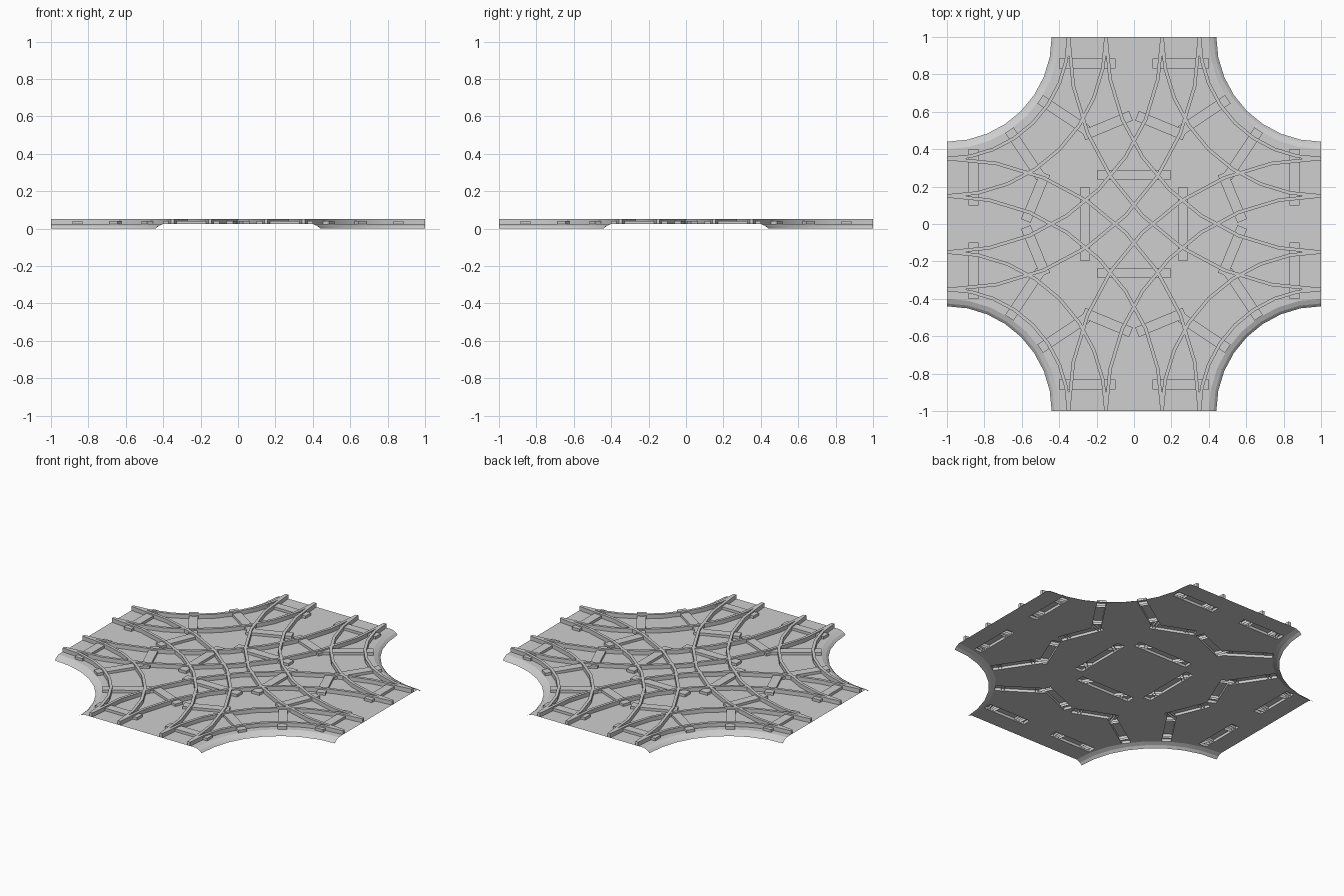
import bpy, bmesh
from math import sin, cos, pi, radians
from mathutils import Matrix, Vector

if "Cube" in bpy.data.objects:
    bpy.data.objects.remove(bpy.data.objects["Cube"])

STEPS = 8            # segments in each quarter arc
DECK = 0.025         # height of the deck surface

grey = bpy.data.materials.new("light_grey")
grey.use_nodes = True
colour = (0.62, 0.62, 0.62, 1)
grey.diffuse_color = colour
grey.node_tree.nodes["Principled BSDF"].inputs["Base Color"].default_value = colour


def make_object(name, bm):
    bmesh.ops.recalc_face_normals(bm, faces=bm.faces)
    mesh = bpy.data.meshes.new(name)
    bm.to_mesh(mesh)
    bm.free()
    mesh.materials.append(grey)
    obj = bpy.data.objects.new(name, mesh)
    bpy.context.collection.objects.link(obj)
    return obj


def turn(k):
    return Matrix.Rotation(k * pi / 2, 4, 'Z')


def arc_point(radius, angle, z=0):
    """Point on an arc about the (1, 1) corner; angle 0 lies towards -x."""
    return Vector((1 - radius * cos(angle), 1 - radius * sin(angle), z))


def smooth(obj, degrees):
    bpy.ops.object.select_all(action='DESELECT')
    obj.select_set(True)
    bpy.context.view_layer.objects.active = obj
    bpy.ops.object.shade_smooth_by_angle(angle=radians(degrees))


# Deck: cross-shaped slab with scooped corners and a sloping skirt
bm = bmesh.new()
rings = []
for radius, z in ((0.56, 0), (0.575, 0.014), (0.60, DECK)):
    rings.append([bm.verts.new(turn(k) @ arc_point(radius, pi / 2 * (1 - i / STEPS), z))
                  for k in range(4) for i in range(STEPS + 1)])
for low, high in zip(rings, rings[1:]):
    for i in range(len(low)):
        j = (i + 1) % len(low)
        bm.faces.new((low[i], low[j], high[j], high[i]))
bm.faces.new(rings[0][::-1])
bm.faces.new(rings[-1])
deck = make_object("deck", bm)

# Sleepers: raised blocks pressed up out of the deck
bm = bmesh.new()


def sleeper(k, centre, angle, length, top):
    base = DECK / 2
    move = Matrix.Translation((centre[0], centre[1], (top + base) / 2))
    size = Matrix.Diagonal((length, 0.055, top - base, 1))
    bmesh.ops.create_cube(bm, size=1,
                          matrix=turn(k) @ move @ Matrix.Rotation(angle, 4, 'Z') @ size)


for k in range(4):
    sleeper(k, (0, 0.262), 0, 0.39, 0.042)
    for side in (-1, 1):
        sleeper(k, (0.25 * side, 0.858), 0, 0.30, 0.042)
    for degrees in (33.75, 56.25):
        a = radians(degrees)
        sleeper(k, arc_point(0.75, a), a, 0.30, 0.042)
    for degrees in (22.5, 67.5):
        a = radians(degrees)
        sleeper(k, arc_point(1.2375, a), a, 0.275, 0.0415)
blocks = make_object("sleeper_blocks", bm)

press = deck.modifiers.new("sleepers", 'BOOLEAN')
press.operation = 'UNION'
press.solver = 'EXACT'
press.use_self = True
press.object = blocks
bpy.context.view_layer.objects.active = deck
bpy.ops.object.modifier_apply(modifier=press.name)
bpy.data.objects.remove(blocks)

# Open the underside and the four ends, leaving a thin shell
bm = bmesh.new()
bm.from_mesh(deck.data)
bm.normal_update()
hollow = [f for f in bm.faces if f.normal.z < -0.9
          or all(abs(v.co.x) > 0.999 for v in f.verts)
          or all(abs(v.co.y) > 0.999 for v in f.verts)]
bmesh.ops.delete(bm, geom=hollow, context='FACES')
bm.to_mesh(deck.data)
bm.free()
smooth(deck, 15)


# Rails: narrow strips swept along quarter arcs about each corner
def rail(bm, k, radius, half=0.009, top=0.051):
    section = ((-half, DECK), (-half, top), (half, top), (half, DECK))
    rows = [[bm.verts.new(turn(k) @ arc_point(radius + dr, pi / 2 * i / STEPS, z))
             for dr, z in section] for i in range(STEPS + 1)]
    for a, b in zip(rows, rows[1:]):
        for i in range(3):
            bm.faces.new((a[i], a[i + 1], b[i + 1], b[i]))
    bm.faces.new(rows[0])
    bm.faces.new(rows[-1])


for name, centre_radius in (("tight_curve_rails", 0.75), ("wide_curve_rails", 1.25)):
    bm = bmesh.new()
    for k in range(4):
        for offset in (-0.1, 0.1):
            rail(bm, k, centre_radius + offset)
    smooth(make_object(name, bm), 15)
